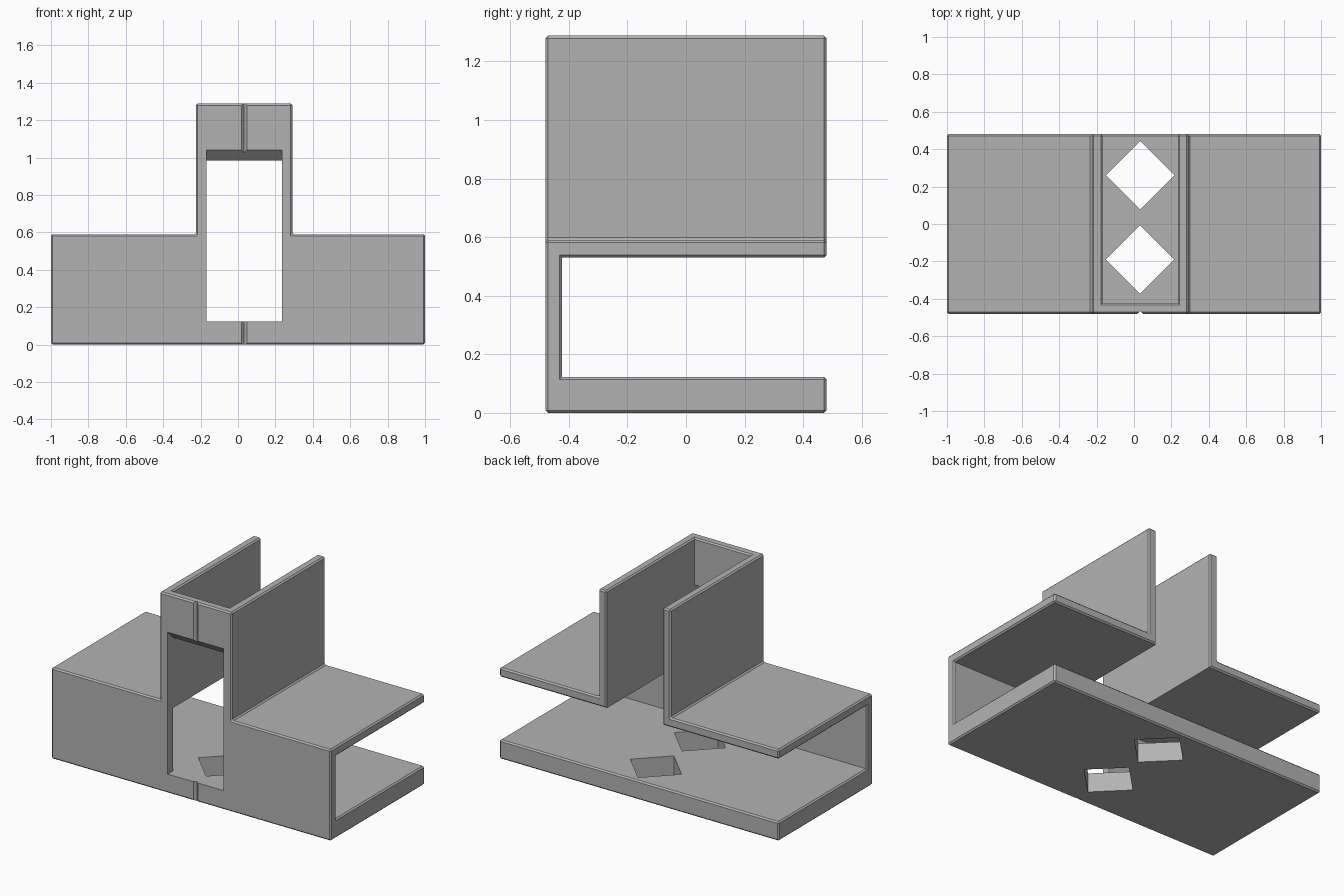
import bpy, bmesh
from mathutils import Vector

if "Cube" in bpy.data.objects:
    bpy.data.objects.remove(bpy.data.objects["Cube"], do_unlink=True)

CX, INNER, OUTER = 0.033, 0.201, 0.258       # tower centre and half widths
FLOOR, CEIL, SHELF, TOP = 0.123, 0.53, 0.59, 1.288
FRONT, PLATE, BACK = -0.48, -0.423, 0.48

grey = bpy.data.materials.new("plain_grey")
grey.use_nodes = True
grey.diffuse_color = (0.45, 0.45, 0.45, 1)
grey.node_tree.nodes["Principled BSDF"].inputs["Base Color"].default_value = (0.45, 0.45, 0.45, 1)


def prism(name, points, direction):
    """Extrude a planar outline into a solid object."""
    bm = bmesh.new()
    face = bm.faces.new([bm.verts.new(p) for p in points])
    geom = bmesh.ops.extrude_face_region(bm, geom=[face])["geom"]
    bmesh.ops.translate(bm, vec=Vector(direction),
                        verts=[v for v in geom if isinstance(v, bmesh.types.BMVert)])
    bmesh.ops.recalc_face_normals(bm, faces=bm.faces)
    mesh = bpy.data.meshes.new(name)
    bm.to_mesh(mesh)
    bm.free()
    mesh.materials.append(grey)
    obj = bpy.data.objects.new(name, mesh)
    bpy.context.collection.objects.link(obj)
    return obj


def cut(body, cutter):
    """Subtract a cutter from the body and discard the cutter."""
    mod = body.modifiers.new("cut", "BOOLEAN")
    mod.operation, mod.solver, mod.object = "DIFFERENCE", "EXACT", cutter
    graph = bpy.context.evaluated_depsgraph_get()
    mesh = bpy.data.meshes.new_from_object(body.evaluated_get(graph))
    body.modifiers.remove(mod)
    body.data = mesh
    bpy.data.objects.remove(cutter, do_unlink=True)


# Solid inverted T, extruded front to back
left, right = CX - OUTER, CX + OUTER
outline = [(-1, 0), (1, 0), (1, SHELF), (right, SHELF),
           (right, TOP), (left, TOP), (left, SHELF), (-1, SHELF)]
body = prism("bracket_body", [(x, FRONT, z) for x, z in outline], (0, BACK - FRONT, 0))

# Slot open at the back and both sides, leaving base, shelves and front plate
slot = [(PLATE, FLOOR), (0.7, FLOOR), (0.7, CEIL), (PLATE, CEIL)]
cut(body, prism("slot_cutter", [(-1.2, y, z) for y, z in slot], (2.4, 0, 0)))

# Tower shaft and front window with a sloped lintel
shaft = [(-0.6, FLOOR), (0.7, FLOOR), (0.7, 1.5), (PLATE, 1.5), (PLATE, 0.984), (-0.6, 1.161)]
cut(body, prism("shaft_cutter", [(CX - INNER, y, z) for y, z in shaft], (2 * INNER, 0, 0)))

# Small chamfers on outer edges, leaving the window crisp
bm = bmesh.new()
bm.from_mesh(body.data)
bmesh.ops.remove_doubles(bm, verts=bm.verts, dist=0.0005)
bmesh.ops.dissolve_limit(bm, angle_limit=0.01, verts=bm.verts, edges=bm.edges)
edges = []
for e in bm.edges:
    if len(e.link_faces) != 2 or e.calc_face_angle() < 0.5:
        continue
    m = (e.verts[0].co + e.verts[1].co) / 2
    window = abs(m.x - CX) < 0.21 and m.y < 0.4 and 0.05 < m.z < 1.1
    armpit = abs(m.z - SHELF) < 0.01 and abs(abs(m.x - CX) - OUTER) < 0.01
    if armpit or (e.is_convex and not window):
        edges.append(e)
bmesh.ops.bevel(bm, geom=edges, offset=0.009, offset_type="OFFSET", segments=1,
                profile=0.5, affect="EDGES", clamp_overlap=True)
bm.to_mesh(body.data)
bm.free()

# Diamond holes through the base
for y in (0.26, -0.19):
    r = 0.183
    diamond = [(CX - r, y), (CX, y - r), (CX + r, y), (CX, y + r)]
    cut(body, prism("diamond_cutter", [(a, b, -0.1) for a, b in diamond], (0, 0, 0.4)))

# V-shaped centre mark down the front plate
groove = [(CX - 0.035, FRONT - 0.02), (CX + 0.035, FRONT - 0.02), (CX, FRONT + 0.015)]
cut(body, prism("groove_cutter", [(a, b, -0.1) for a, b in groove], (0, 0, 1.6)))

# Settle exactly on the ground with a single flat material
body.data.materials.clear()
body.data.materials.append(grey)
for p in body.data.polygons:
    p.material_index = 0
    p.use_smooth = False
